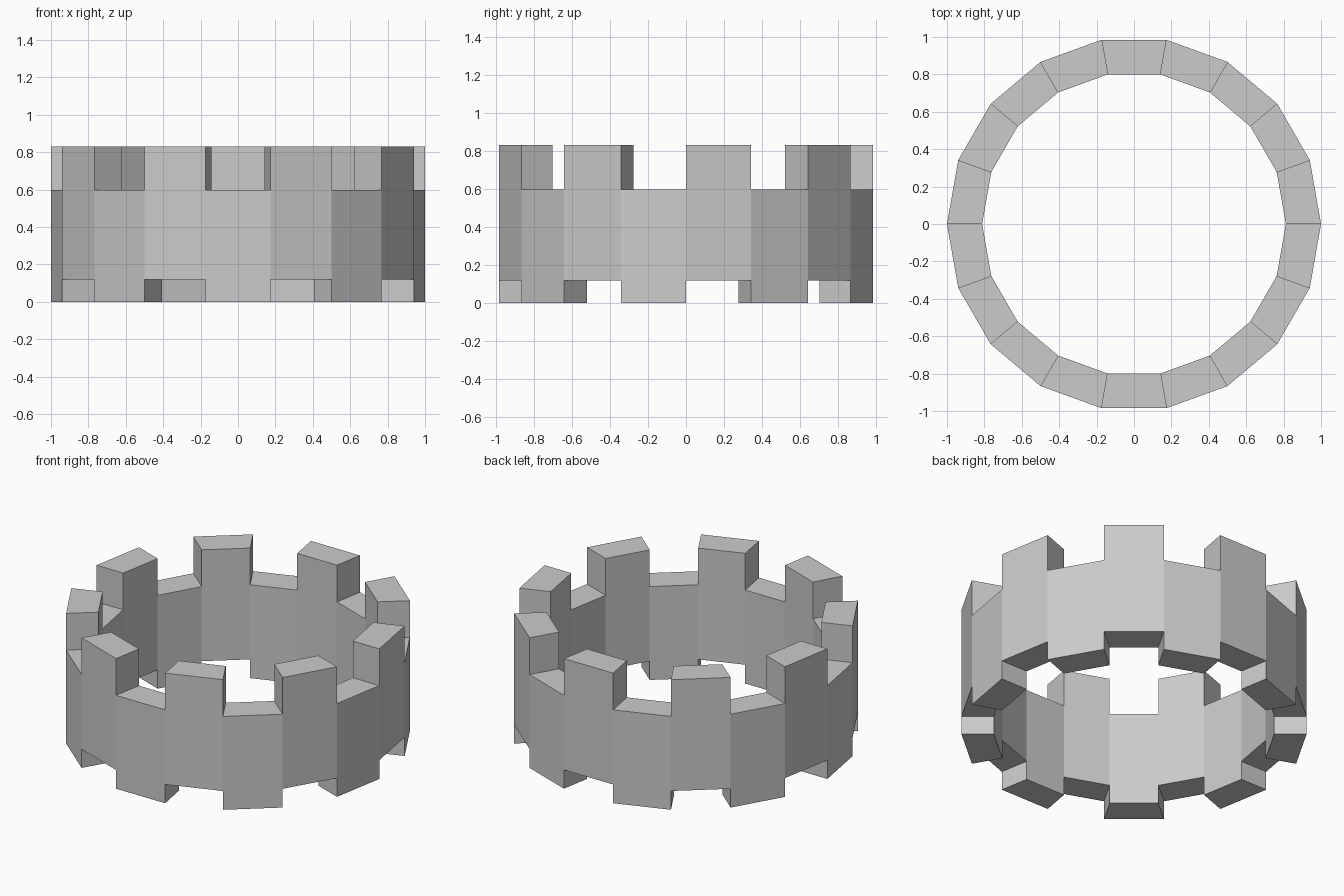
import bpy, bmesh
from math import cos, sin, radians

if "Cube" in bpy.data.objects:
    bpy.data.objects.remove(bpy.data.objects["Cube"])

SIDES = 18
R_OUT, R_IN = 1.0, 0.812
LEVELS = [0.0, 0.12, 0.597, 0.832]

bm = bmesh.new()

# grid of points: column (corner), ring (outer / inner), height level
pts = [[[bm.verts.new((r * cos(radians(20 * i)), r * sin(radians(20 * i)), z))
         for z in LEVELS] for r in (R_OUT, R_IN)] for i in range(SIDES)]


def quad(*v):
    bm.faces.new(v)


for i in range(SIDES):
    (ao, ai), (bo, bi) = pts[i], pts[(i + 1) % SIDES]
    # even segments are shifted up, odd segments are shifted down
    lo, hi = (1, 3) if i % 2 == 0 else (0, 2)
    for k in range(lo, hi):
        quad(ao[k], bo[k], bo[k + 1], ao[k + 1])      # outer wall
        quad(bi[k], ai[k], ai[k + 1], bi[k + 1])      # inner wall
    quad(ao[hi], bo[hi], bi[hi], ai[hi])              # top
    quad(bo[lo], ao[lo], ai[lo], bi[lo])              # underside
    # exposed steps between neighbouring segments
    for k in (0, 2):
        quad(ao[k], ao[k + 1], ai[k + 1], ai[k])

bmesh.ops.recalc_face_normals(bm, faces=bm.faces)
# merge coplanar wall bands
bmesh.ops.dissolve_limit(bm, angle_limit=radians(1), verts=bm.verts, edges=bm.edges)

mesh = bpy.data.meshes.new("castellated_ring")
bm.to_mesh(mesh)
bm.free()
ring = bpy.data.objects.new("castellated_ring", mesh)
bpy.context.collection.objects.link(ring)
